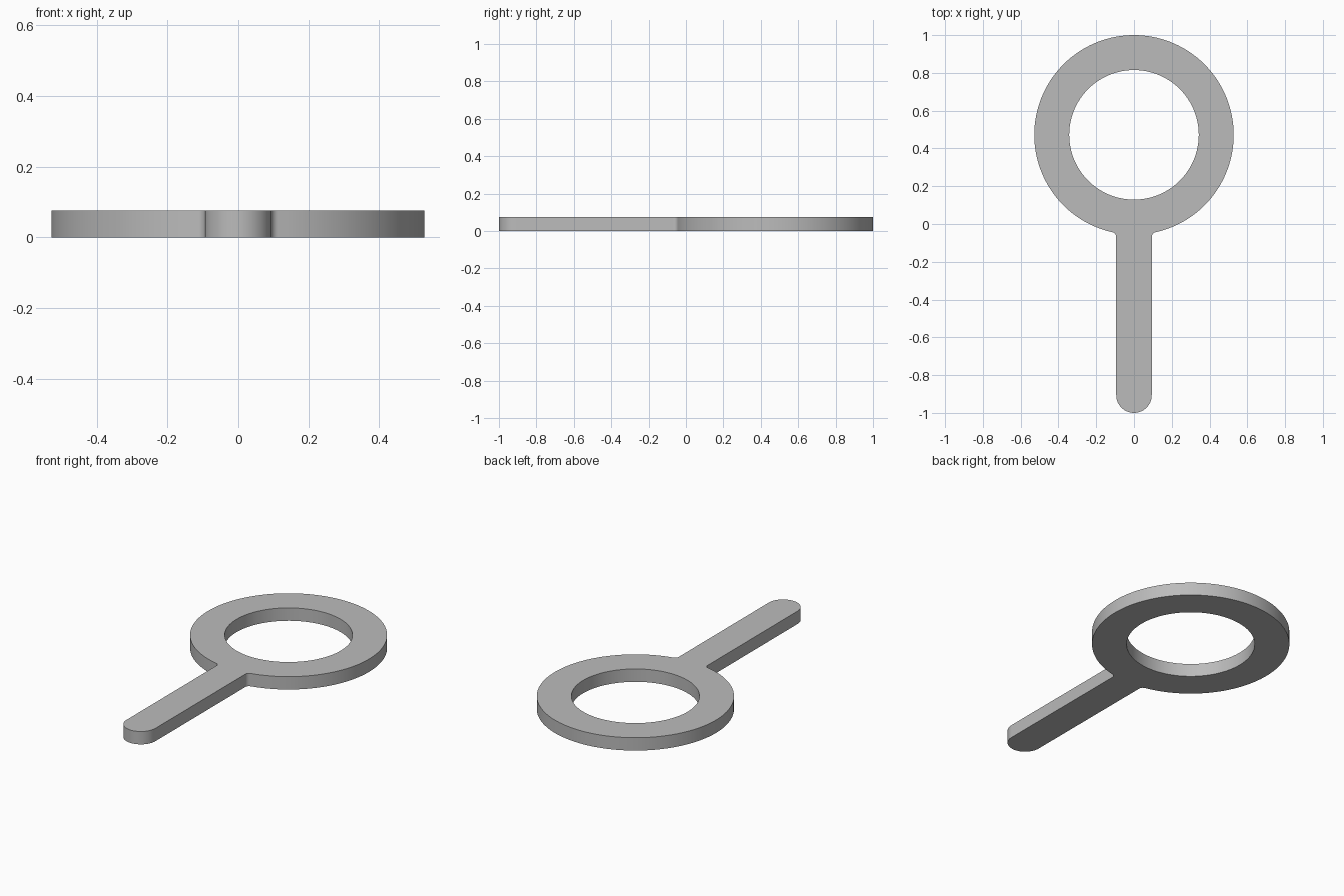
import bpy
import bmesh
from math import sin, cos, pi, atan2, sqrt

cube = bpy.data.objects.get("Cube")
if cube:
    bpy.data.objects.remove(cube)

HEIGHT = 0.076
RING_Y, OUTER, INNER = 0.472, 0.528, 0.343
HALF_W, FILLET = 0.094, 0.025


def arc(cx, cy, r, start, end, steps):
    """Points along an arc, both ends included."""
    angles = [start + (end - start) * i / steps for i in range(steps + 1)]
    return [(cx + r * cos(a), cy + r * sin(a)) for a in angles]


# Fillet circle touching both the handle side and the ring
fx = HALF_W + FILLET
fy = RING_Y - sqrt((OUTER + FILLET) ** 2 - fx ** 2)
touch = atan2(fy - RING_Y, fx)

# Right half outline: handle tip, fillet, then up around the ring
half = arc(0, HALF_W - 1, HALF_W, -pi / 2, 0, 16)
half += arc(fx, fy, FILLET, pi, touch + pi, 8)
half += arc(0, RING_Y, OUTER, touch, pi / 2, 64)[1:]
outline = half + [(-x, y) for x, y in half[-2:0:-1]]
hole = arc(0, RING_Y, INNER, 0, 2 * pi, 96)[:-1]

# Fill between outline and hole, then extrude to thickness
bm = bmesh.new()
edges = []
for loop in (outline, hole):
    verts = [bm.verts.new((x, y, 0)) for x, y in loop]
    edges += [bm.edges.new((v, verts[i - 1])) for i, v in enumerate(verts)]
bmesh.ops.triangle_fill(bm, edges=edges, use_beauty=True)
top = bmesh.ops.extrude_face_region(bm, geom=bm.faces[:], use_keep_orig=True)
bmesh.ops.translate(bm, vec=(0, 0, HEIGHT),
                    verts=[g for g in top["geom"] if isinstance(g, bmesh.types.BMVert)])
bmesh.ops.recalc_face_normals(bm, faces=bm.faces[:])

mesh = bpy.data.meshes.new("ring_with_handle")
bm.to_mesh(mesh)
bm.free()
body = bpy.data.objects.new("ring_with_handle", mesh)
bpy.context.collection.objects.link(body)

# Plain grey
grey = bpy.data.materials.new("grey")
grey.use_nodes = True
grey.diffuse_color = (0.5, 0.5, 0.5, 1)
grey.node_tree.nodes["Principled BSDF"].inputs["Base Color"].default_value = (0.5, 0.5, 0.5, 1)
mesh.materials.append(grey)

# Smooth walls, sharp rims
bpy.ops.object.select_all(action="DESELECT")
body.select_set(True)
bpy.context.view_layer.objects.active = body
bpy.ops.object.shade_smooth_by_angle(angle=pi / 6)
